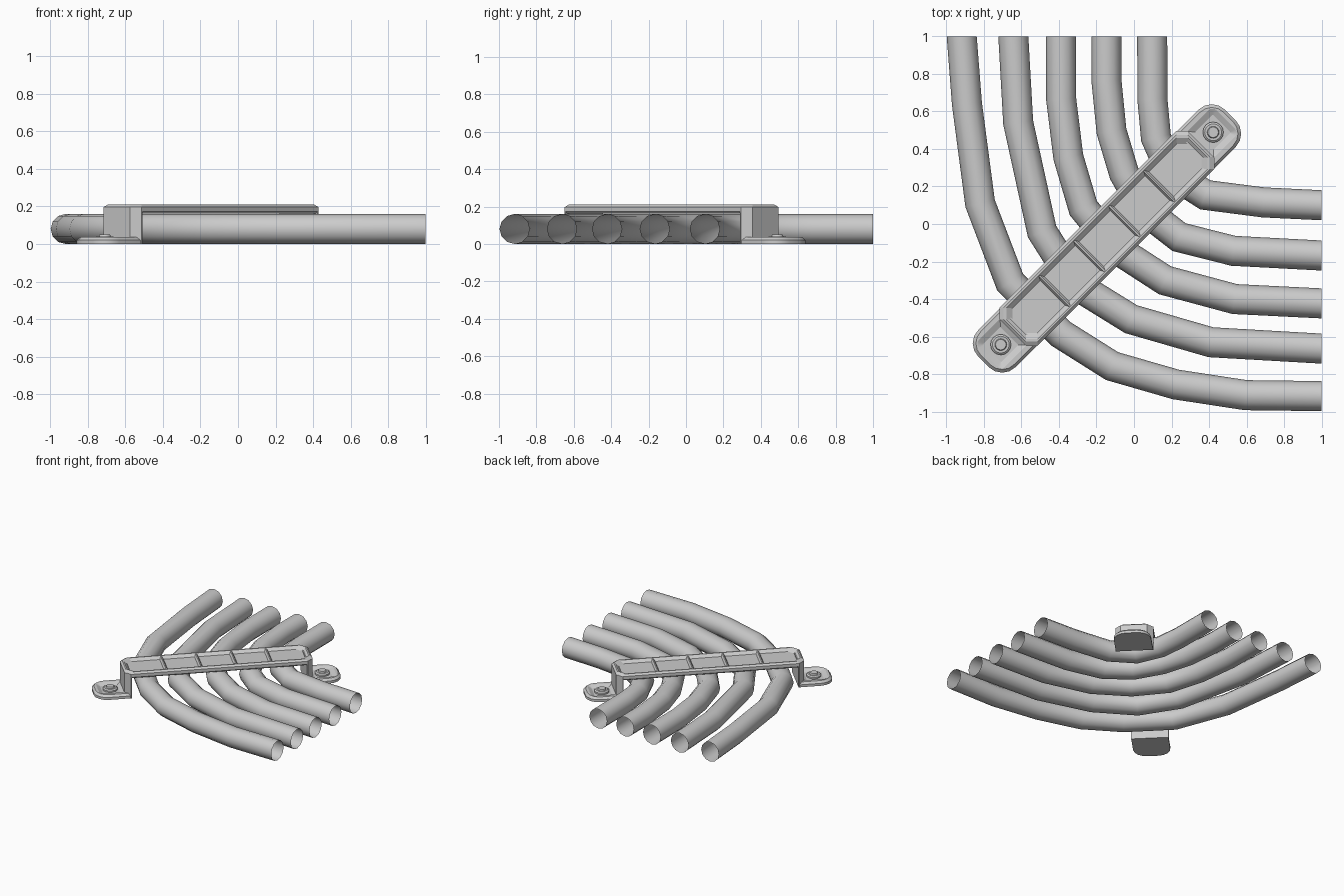
import bpy, bmesh, math
from mathutils import Vector, Matrix

if "Cube" in bpy.data.objects:
    bpy.data.objects.remove(bpy.data.objects["Cube"])

R, SIDES = 0.08, 12


def finish(name, bm, angle):
    me = bpy.data.meshes.new(name)
    bm.to_mesh(me)
    bm.free()
    ob = bpy.data.objects.new(name, me)
    bpy.context.collection.objects.link(ob)
    bpy.ops.object.select_all(action='DESELECT')
    ob.select_set(True)
    bpy.context.view_layer.objects.active = ob
    bpy.ops.object.shade_smooth_by_angle(angle=math.radians(angle))
    return ob


def pipe(name, pts):
    """Open mitred tube along a flat path."""
    pts = [Vector(p) for p in pts]
    bm = bmesh.new()
    rings = []
    for i, p in enumerate(pts):
        if i == 0:
            t, k = Vector((0, -1)), 1
        elif i == len(pts) - 1:
            t, k = Vector((1, 0)), 1
        else:
            a = (p - pts[i - 1]).normalized()
            t = (a + (pts[i + 1] - p).normalized()).normalized()
            k = 1 / a.dot(t)
        n = Vector((-t.y, t.x)) * R * k
        ring = []
        for j in range(SIDES):
            w = 2 * math.pi * j / SIDES
            q = p + n * math.cos(w)
            ring.append(bm.verts.new((q.x, q.y, R + R * math.sin(w))))
        rings.append(ring)
    for a, b in zip(rings, rings[1:]):
        for j in range(SIDES):
            k = (j + 1) % SIDES
            bm.faces.new((a[j], b[j], b[k], a[k]))
    bmesh.ops.recalc_face_normals(bm, faces=bm.faces)
    # open tube: make sure normals look outward
    f = bm.faces[:][0]
    mid = (pts[0] + pts[1]) / 2
    if f.normal.dot(f.calc_center_median() - Vector((mid.x, mid.y, R))) < 0:
        bmesh.ops.reverse_faces(bm, faces=bm.faces)
    finish(name, bm, 40)


# bracket frame: local x runs along the diagonal
FRAME = Matrix.Translation((-0.144, -0.077, 0)) @ Matrix.Rotation(math.pi / 4, 4, 'Z')


def loft(name, rings, s=1, angle=25):
    """Solid through stacked rings of (outline, z), s=-1 mirrors it."""
    bm = bmesh.new()
    rs = [[bm.verts.new((s * x, y, z)) for x, y in o] for o, z in rings]
    n = len(rs[0])
    for a, b in zip(rs, rs[1:]):
        for j in range(n):
            k = (j + 1) % n
            bm.faces.new((a[j], a[k], b[k], b[j]))
    bm.faces.new(rs[0])
    bm.faces.new(rs[-1])
    bmesh.ops.recalc_face_normals(bm, faces=bm.faces)
    bm.transform(FRAME)
    return finish(name, bm, angle)


def octagon(l, w, c):
    q = [(l, w - c), (l - c, w)]
    return (q + [(-x, y) for x, y in q[::-1]] + [(-x, -y) for x, y in q]
            + [(x, -y) for x, y in q[::-1]])


def foot_outline(u0, u1, w, r):
    arc = [(u1 - r + r * math.cos(a), w - r + r * math.sin(a))
           for a in [math.pi / 8 * i for i in range(5)]]
    return [(u0, -w)] + [(x, -y) for x, y in arc[::-1]] + arc + [(u0, w)]


def circle(r, cx=0.8):
    return [(cx + r * math.cos(math.pi * i / 8), r * math.sin(math.pi * i / 8))
            for i in range(16)]


# five bent pipes, outermost first
PATHS = [
    [(-.918, 1), (-.89, .64), (-.82, .11), (-.66, -.31), (-.39, -.585),
     (-.117, -.757), (.223, -.855), (.596, -.912), (1, -.917)],
    [(-.643, 1), (-.617, .54), (-.49, -.04), (-.31, -.325), (-.016, -.507),
     (.41, -.63), (1, -.664)],
    [(-.39, 1), (-.388, .665), (-.35, .357), (-.27, .085), (-.09, -.135),
     (.165, -.30), (.537, -.40), (1, -.423)],
    [(-.147, 1), (-.147, .766), (-.12, .495), (-.053, .27), (.06, .07),
     (.24, -.07), (.53, -.143), (1, -.168)],
    [(.097, 1), (.098, .665), (.117, .46), (.2, .27), (.38, .155),
     (.69, .115), (1, .10)],
]
for i, p in enumerate(PATHS):
    pipe(f"pipe_{i + 1}", p)

# strap across the pipes: bevelled rim and recessed top
loft("strap", [(octagon(.70, .133, .045), .162), (octagon(.71, .143, .045), .172),
               (octagon(.71, .143, .045), .197), (octagon(.695, .128, .045), .21),
               (octagon(.685, .118, .045), .21), (octagon(.66, .093, .04), .19)])

# cross ribs dividing the recess into five panels
for i, u in enumerate((-.395, -.132, .132, .395)):
    rib = lambda h, w: [(u - h, -w), (u + h, -w), (u + h, w), (u - h, w)]
    loft(f"strap_rib_{i + 1}", [(rib(.016, .1), .188), (rib(.004, .115), .207)])

for s, side in ((-1, "left"), (1, "right")):
    # upright leg with clipped outer corners
    leg = [(.66, -.143), (.667, -.143), (.71, -.1), (.71, .1), (.667, .143), (.66, .143)]
    loft(f"{side}_leg", [(leg, 0), (leg, .196)], s)
    # rounded foot plate with a dished centre
    loft(f"{side}_foot", [(foot_outline(.66, .93, .14, .1), 0),
                          (foot_outline(.66, .93, .14, .1), .02),
                          (foot_outline(.67, .915, .125, .09), .036),
                          (foot_outline(.705, .895, .1, .03), .036),
                          (foot_outline(.735, .865, .068, .006), .02)], s)
    # screw head
    loft(f"{side}_screw", [(circle(.055), .018), (circle(.055), .032),
                           (circle(.045), .04), (circle(.032), .04),
                           (circle(.028), .05)], s)
